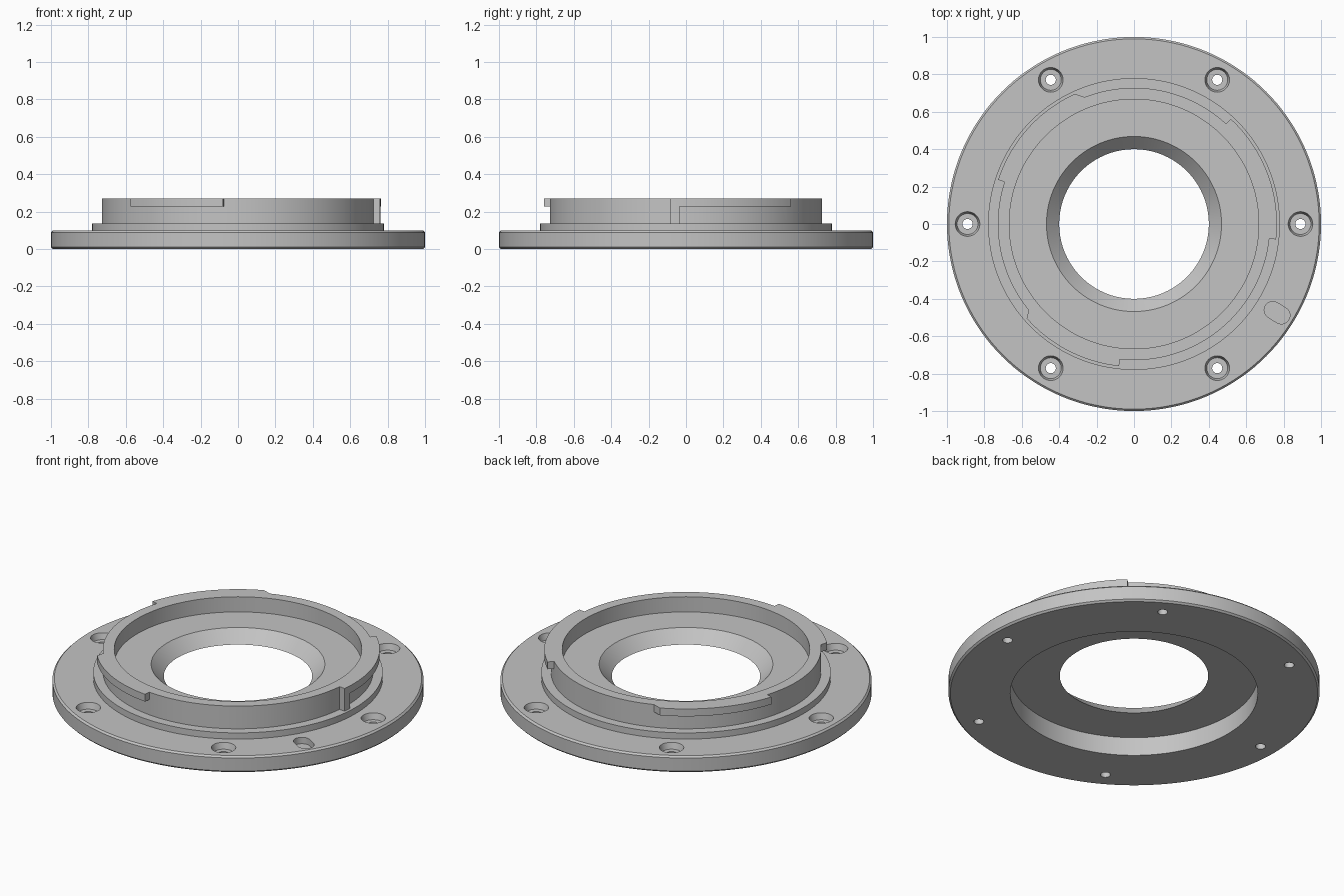
import bpy, bmesh, math
from mathutils import Matrix, Vector

if "Cube" in bpy.data.objects:
    bpy.data.objects.remove(bpy.data.objects["Cube"])

SEG = 144
grey = bpy.data.materials.new("machined grey")
grey.diffuse_color = (0.55, 0.55, 0.55, 1)
grey.use_nodes = True
grey.node_tree.nodes["Principled BSDF"].inputs["Base Color"].default_value = grey.diffuse_color


def make_object(name, bm):
    bmesh.ops.recalc_face_normals(bm, faces=bm.faces)
    mesh = bpy.data.meshes.new(name)
    bm.to_mesh(mesh)
    bm.free()
    mesh.materials.append(grey)
    ob = bpy.data.objects.new(name, mesh)
    bpy.context.collection.objects.link(ob)
    return ob


def lathe(name, profile, seg, at=(0, 0, 0)):
    """Spin a closed (radius, z) outline about z; points at r = 0 become caps."""
    bm = bmesh.new()
    rings = []
    for r, z in profile:
        count = seg if r > 0 else 1
        rings.append([bm.verts.new((r * math.cos(2 * math.pi * i / seg),
                                    r * math.sin(2 * math.pi * i / seg), z))
                      for i in range(count)])
    for a, b in zip(rings, rings[1:] + rings[:1]):
        if len(a) == len(b) == 1:
            continue
        for i in range(seg):
            j = (i + 1) % seg
            quad = [a[i % len(a)], a[j % len(a)], b[j % len(b)], b[i % len(b)]]
            bm.faces.new(list(dict.fromkeys(quad)))
    bmesh.ops.translate(bm, verts=bm.verts, vec=Vector(at))
    return make_object(name, bm)


def prism(name, outline, z0, z1):
    """Extrude a flat outline from z0 to z1."""
    bm = bmesh.new()
    face = bm.faces.new([bm.verts.new((x, y, z0)) for x, y in outline])
    top = bmesh.ops.extrude_face_region(bm, geom=[face])
    bmesh.ops.translate(bm, vec=(0, 0, z1 - z0),
                        verts=[v for v in top["geom"] if isinstance(v, bmesh.types.BMVert)])
    return make_object(name, bm)


def arc(r, a0, a1, n, cx=0, cy=0):
    return [(cx + r * math.cos(math.radians(a0 + (a1 - a0) * i / n)),
             cy + r * math.sin(math.radians(a0 + (a1 - a0) * i / n))) for i in range(n + 1)]


def combine(target, tool, operation):
    mod = target.modifiers.new(operation, "BOOLEAN")
    mod.operation, mod.solver, mod.object = operation, "EXACT", tool
    bpy.context.view_layer.objects.active = target
    bpy.ops.object.modifier_apply(modifier=mod.name)
    bpy.data.objects.remove(tool)


# Flange, raised step, mount ring and tapered central opening
adapter = lathe("mount_adapter", [
    (0.667, 0), (0.99, 0), (1.0, 0.01), (1.0, 0.088), (0.99, 0.098),
    (0.78, 0.098), (0.78, 0.135), (0.728, 0.135), (0.728, 0.27), (0.667, 0.27),
    (0.667, 0.18), (0.468, 0.18), (0.40, 0.11), (0.667, 0.11)], SEG)

# Bayonet lugs: outer start/end angle, inner start/end angle
for o0, o1, i0, i1 in [(114.4, 162, 110, 162), (-6.2, 47.4, -6.2, 47.4),
                       (221.3, 264, 218.5, 264)]:
    lug = prism("lug", arc(0.764, o0, o1, 24) + arc(0.715, i1, i0, 24), 0.226, 0.27)
    combine(adapter, lug, "UNION")

# Full-height rotation stop below the end of the right-hand lug
stop = prism("stop", arc(0.764, -6.2, -2.7, 3) + arc(0.715, -2.7, -6.2, 3), 0.13, 0.25)
combine(adapter, stop, "UNION")

# Six counterbored screw holes
for k in range(6):
    a = math.radians(60 * k)
    hole = lathe("screw_hole", [(0, -0.05), (0.027, -0.05), (0.027, 0.062), (0.056, 0.062),
                                (0.066, 0.098), (0.066, 0.12), (0, 0.12)], 32,
                 (0.89 * math.cos(a), 0.89 * math.sin(a), 0))
    combine(adapter, hole, "DIFFERENCE")

# Radial locking-pin slot
t = -31.8
dx, dy = math.cos(math.radians(t)), math.sin(math.radians(t))
slot = prism("pin_slot",
             arc(0.046, t - 90, t + 90, 12, 0.927 * dx, 0.927 * dy)
             + arc(0.046, t + 90, t + 270, 12, 0.873 * dx, 0.873 * dy), 0.06, 0.12)
combine(adapter, slot, "DIFFERENCE")

# Smooth round walls, crisp edges
bpy.ops.object.select_all(action="DESELECT")
adapter.select_set(True)
bpy.context.view_layer.objects.active = adapter
bpy.ops.object.shade_smooth_by_angle(angle=math.radians(25))
